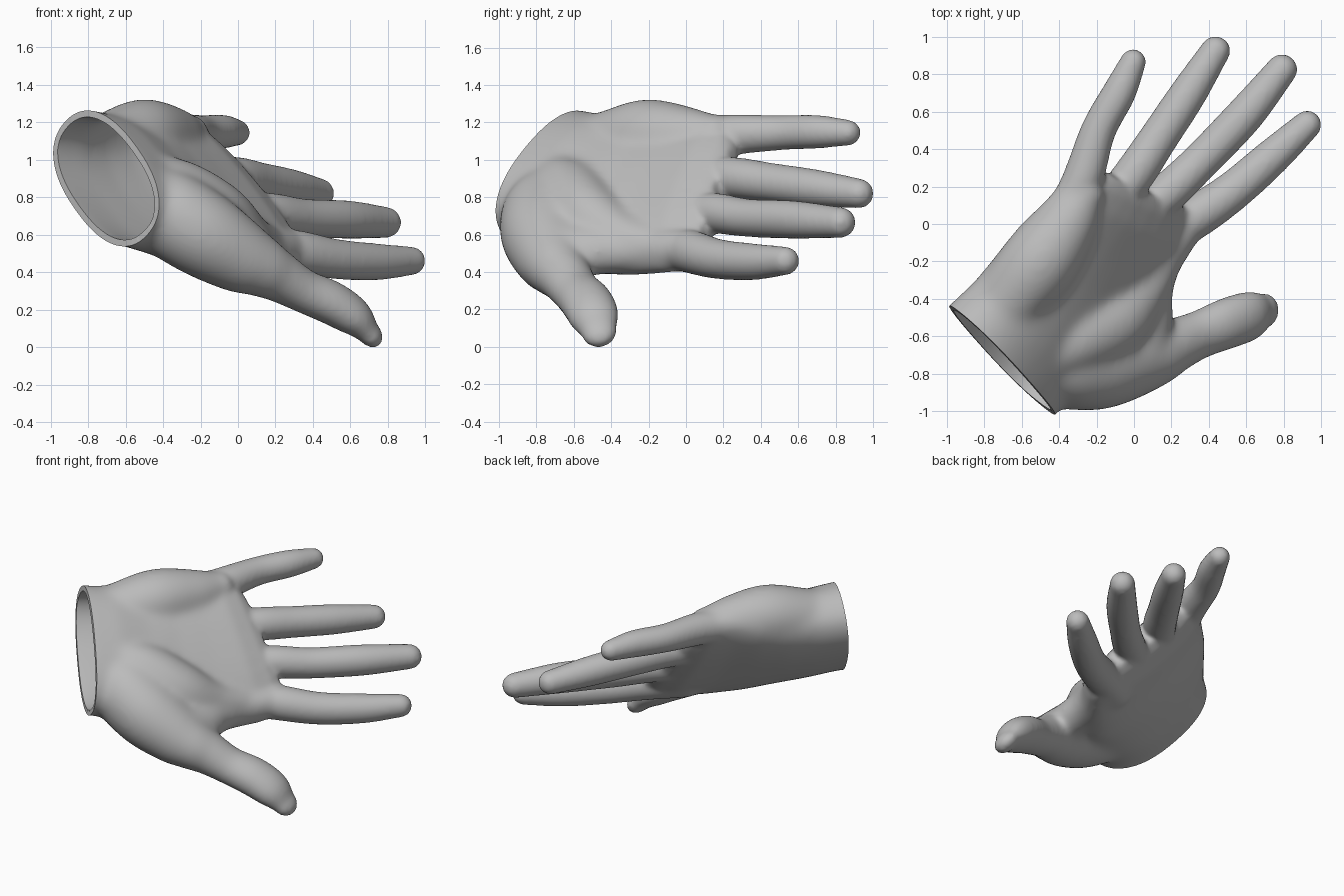
import bpy
import bmesh
from math import sin, cos, pi, copysign
from mathutils import Vector

if "Cube" in bpy.data.objects:
    bpy.data.objects.remove(bpy.data.objects["Cube"], do_unlink=True)

# Hand frame: along the fingers, across towards the thumb, out of the palm
WRIST = Vector((-0.72, -0.71, 0.91))
FORWARD = Vector((0.69, 0.724, 0)).normalized()
ACROSS = Vector((0.47, -0.448, -0.76)).normalized()
PALM = ACROSS.cross(FORWARD)
SIDES = 32

bm = bmesh.new()


def loft(rings):
    """Skin a closed solid through rings of points."""
    rows = [[bm.verts.new(p) for p in ring] for ring in rings]
    for a, b in zip(rows, rows[1:]):
        for i in range(SIDES):
            j = (i + 1) % SIDES
            bm.faces.new((a[i], a[j], b[j], b[i]))
    bm.faces.new(rows[0][::-1])
    bm.faces.new(rows[-1])


def spline(points, steps=6):
    """Catmull-Rom samples through (x, y, z, radius) points."""
    pts = [Vector(p) for p in points]
    pts = [2 * pts[0] - pts[1]] + pts + [2 * pts[-1] - pts[-2]]
    out = []
    for a, b, c, d in zip(pts, pts[1:], pts[2:], pts[3:]):
        for k in range(steps):
            t = k / steps
            out.append(0.5 * (2 * b + (c - a) * t + (2 * a - 5 * b + 4 * c - d) * t * t
                              + (3 * b - a - 3 * c + d) * t ** 3))
    return out + [pts[-2]]


def limb(points, facing=PALM, flat=0.0):
    """Tapered tube with domed ends, flattened towards its tip along facing."""
    path = spline(points)
    rings = []
    last = len(path) - 1

    def ring(n, axis, shift, scale):
        radius = path[n].w
        centre = path[n].to_3d() + axis * radius * shift
        u = axis.cross(facing).normalized() * radius * scale
        v = axis.cross(u) * (1 - flat * (n / last) ** 3)
        rings.append([centre + u * cos(2 * pi * i / SIDES) + v * sin(2 * pi * i / SIDES)
                      for i in range(SIDES)])

    dome = [k * pi / 12 for k in range(1, 6)]
    for n in range(last + 1):
        axis = (path[min(n + 1, last)] - path[max(n - 1, 0)]).to_3d().normalized()
        if n == 0:
            for a in dome:
                ring(n, axis, -cos(a), sin(a))
        ring(n, axis, 0, 1)
        if n == last:
            for a in dome:
                ring(n, axis, sin(a), cos(a))
    loft(rings)


def palm_section(f, shear, low, high, centre, half, tilt):
    """Rounded cross-section of the palm."""
    ring = []
    for i in range(SIDES):
        c, s = cos(2 * pi * i / SIDES), sin(2 * pi * i / SIDES)
        w = (low + high) / 2 + (high - low) / 2 * copysign(abs(c) ** 0.85, c)
        p = centre + half * copysign(abs(s) ** 0.85, s) + tilt * w
        ring.append(WRIST + FORWARD * (f + shear * w) + ACROSS * w + PALM * p)
    return ring


# Palm and wrist
loft([palm_section(*s) for s in (
    (-0.25, 0, -0.43, 0.46, 0.01, 0.27, 0.12),
    (0.0, 0, -0.43, 0.47, 0.01, 0.27, 0.12),
    (0.2, 0, -0.41, 0.52, -0.01, 0.26, 0.10),
    (0.4, 0, -0.42, 0.58, -0.04, 0.23, 0.10),
    (0.6, 0, -0.46, 0.62, -0.06, 0.2, 0.06),
    (0.8, 0.1, -0.47, 0.62, -0.07, 0.17, 0.02),
    (1.0, 0.2, -0.47, 0.58, -0.085, 0.15, 0),
    (1.12, 0.24, -0.42, 0.5, -0.09, 0.11, 0),
    (1.18, 0.25, -0.28, 0.42, -0.09, 0.07, 0))])

# Heel of the palm on the little finger side
limb([(-0.78, -0.58, 1.03, 0.17), (-0.64, -0.38, 1.08, 0.195), (-0.5, -0.2, 1.118, 0.208),
      (-0.36, 0.0, 1.12, 0.17), (-0.27, 0.15, 1.13, 0.115)])

# Little, ring, middle and index fingers
limb([(-0.36, 0.06, 1.12, 0.11), (-0.27, 0.25, 1.135, 0.108), (-0.19, 0.5, 1.145, 0.094),
      (-0.08, 0.7, 1.15, 0.09), (-0.005, 0.865, 1.145, 0.07)])
limb([(-0.16, 0.07, 0.91, 0.1), (-0.01, 0.25, 0.905, 0.11), (0.125, 0.45, 0.88, 0.104),
      (0.285, 0.69, 0.85, 0.099), (0.435, 0.925, 0.82, 0.08)])
limb([(-0.03, 0.0, 0.72, 0.1), (0.17, 0.16, 0.715, 0.108), (0.35, 0.33, 0.69, 0.102),
      (0.59, 0.58, 0.68, 0.102), (0.79, 0.825, 0.665, 0.083)])
limb([(0.07, -0.11, 0.53, 0.11), (0.30, 0.02, 0.51, 0.116), (0.52, 0.17, 0.47, 0.107),
      (0.74, 0.36, 0.455, 0.098), (0.925, 0.53, 0.46, 0.077)])

# Thumb with its outer mound
limb([(-0.68, -0.93, 0.86, 0.1), (-0.56, -0.84, 0.82, 0.15), (-0.41, -0.76, 0.74, 0.227),
      (-0.2, -0.76, 0.61, 0.235), (0.0, -0.72, 0.49, 0.205), (0.12, -0.69, 0.43, 0.172),
      (0.22, -0.645, 0.375, 0.147), (0.35, -0.59, 0.3, 0.13), (0.5, -0.53, 0.235, 0.138),
      (0.62, -0.49, 0.16, 0.132), (0.695, -0.465, 0.08, 0.095)],
     facing=Vector((0.6, -0.15, 0.75)), flat=0.33)

# Inner mound of the thumb, and the web from thumb to index finger
limb([(-0.52, -0.74, 0.93, 0.11), (-0.33, -0.63, 0.83, 0.18), (-0.11, -0.52, 0.69, 0.19),
      (0.05, -0.34, 0.58, 0.14), (0.18, -0.13, 0.53, 0.1)])
limb([(0.0, -0.68, 0.52, 0.17), (0.08, -0.5, 0.51, 0.13), (0.09, -0.38, 0.51, 0.118),
      (0.13, -0.22, 0.52, 0.118), (0.25, -0.03, 0.52, 0.11)])

bmesh.ops.recalc_face_normals(bm, faces=bm.faces[:])
mesh = bpy.data.meshes.new("hand")
bm.to_mesh(mesh)
bm.free()
hand = bpy.data.objects.new("hand", mesh)
bpy.context.collection.objects.link(hand)
bpy.context.view_layer.objects.active = hand
hand.select_set(True)

# Fuse the parts into one skin
remesh = hand.modifiers.new("fuse", 'REMESH')
remesh.mode = 'VOXEL'
remesh.voxel_size = 0.015
bpy.ops.object.modifier_apply(modifier="fuse")

# Soften everything a little, and the palm much more than the fingers and thumb
palm_area = hand.vertex_groups.new(name="palm")
for v in hand.data.vertices:
    rel = v.co - WRIST
    w = rel.dot(ACROSS)
    finger_fade = (1.12 - rel.dot(FORWARD) + 0.25 * w) / 0.3
    thumb_fade = (0.85 - w) / 0.25
    weight = min(1, max(0, finger_fade)) * min(1, max(0, thumb_fade))
    palm_area.add([v.index], weight, 'REPLACE')
for name, group, count in (("soften", "", 12), ("soften palm", "palm", 50)):
    soften = hand.modifiers.new(name, 'SMOOTH')
    soften.factor = 0.5
    soften.iterations = count
    soften.vertex_group = group
    bpy.ops.object.modifier_apply(modifier=name)

# Open the wrist with a straight cut, then give the skin a thickness
bm = bmesh.new()
bm.from_mesh(hand.data)
bmesh.ops.bisect_plane(bm, geom=bm.verts[:] + bm.edges[:] + bm.faces[:], plane_co=WRIST,
                       plane_no=Vector((0, 0, 0.1)) - FORWARD, clear_outer=True)
bm.to_mesh(hand.data)
bm.free()
wall = hand.modifiers.new("wall", 'SOLIDIFY')
wall.thickness = 0.035
wall.offset = -1
bpy.ops.object.modifier_apply(modifier="wall")

# Plain grey skin
skin = bpy.data.materials.new("plain grey")
skin.use_nodes = True
grey = (0.5, 0.5, 0.5, 1)
skin.diffuse_color = grey
skin.node_tree.nodes["Principled BSDF"].inputs["Base Color"].default_value = grey
hand.data.materials.clear()
hand.data.materials.append(skin)
bpy.ops.object.shade_smooth_by_angle(angle=0.7)
